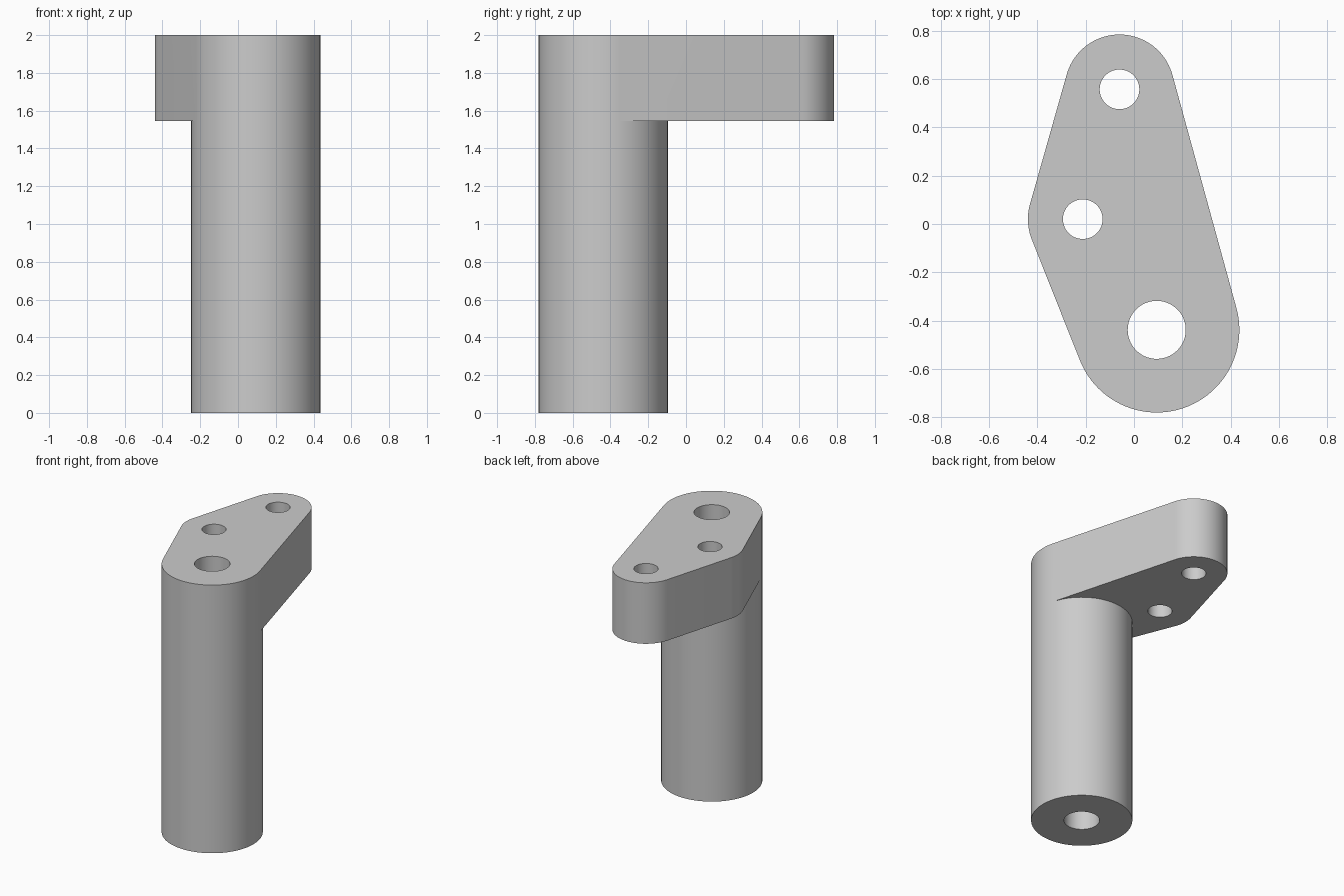
import bpy, bmesh, math
from mathutils import Vector
from mathutils.geometry import convex_hull_2d

cube = bpy.data.objects.get("Cube")
if cube:
    bpy.data.objects.remove(cube, do_unlink=True)

SEGMENTS = 96
BASE, SHELF, TOP = 0.0, 1.545, 2.0

# Bosses: centre, outer radius, hole radius
POST = (Vector((0.094, -0.438)), 0.342, 0.12)
BACK = (Vector((-0.06, 0.557)), 0.227, 0.082)
SIDE = (Vector((-0.212, 0.02)), 0.227, 0.082)


def circle(centre, radius):
    step = math.tau / SEGMENTS
    return [centre + radius * Vector((math.cos(i * step), math.sin(i * step)))
            for i in range(SEGMENTS)]


def ring(indices):
    """Closed loop of index pairs."""
    return {frozenset(p) for p in zip(indices, indices[1:] + indices[:1])}


# All outline points: three boss circles followed by their three holes
points, loops = [], []
for index in (1, 2):
    for boss in (POST, BACK, SIDE):
        start = len(points)
        points += circle(boss[0], boss[index])
        loops.append(ring(list(range(start, len(points)))))
post_edge, _, _, post_hole, back_hole, side_hole = loops
outline = ring(list(convex_hull_2d(points)))

bm = bmesh.new()
verts = {}


def vert(i, z):
    if (i, z) not in verts:
        verts[i, z] = bm.verts.new((*points[i], z))
    return verts[i, z]


def wall(edges, low, high):
    for a, b in map(sorted, edges):
        bm.faces.new((vert(a, low), vert(b, low), vert(b, high), vert(a, high)))


def cap(edges, z):
    found = []
    for a, b in map(sorted, edges):
        pair = (vert(a, z), vert(b, z))
        found.append(bm.edges.get(pair) or bm.edges.new(pair))
    bmesh.ops.triangle_fill(bm, edges=found, use_beauty=True, normal=(0, 0, 1))


# Walls of the plate, the post and the holes
wall(outline, SHELF, TOP)
wall(post_edge, BASE, SHELF)
wall(post_hole, BASE, TOP)
wall(back_hole | side_hole, SHELF, TOP)

# Plate top, plate underside around the post, and post bottom
cap(outline | post_hole | back_hole | side_hole, TOP)
cap((outline ^ post_edge) | back_hole | side_hole, SHELF)
cap(post_edge | post_hole, BASE)
bmesh.ops.recalc_face_normals(bm, faces=bm.faces)

mesh = bpy.data.meshes.new("bracket_with_post")
bm.to_mesh(mesh)
bm.free()
bracket = bpy.data.objects.new("bracket_with_post", mesh)
bpy.context.collection.objects.link(bracket)

# Plain grey metal
grey = bpy.data.materials.new("plain_grey")
grey.use_nodes = True
colour = (0.6, 0.6, 0.6, 1)
grey.diffuse_color = colour
grey.node_tree.nodes["Principled BSDF"].inputs["Base Color"].default_value = colour
mesh.materials.append(grey)

bpy.ops.object.select_all(action="DESELECT")
bracket.select_set(True)
bpy.context.view_layer.objects.active = bracket
bpy.ops.object.shade_smooth_by_angle(angle=math.radians(30))
